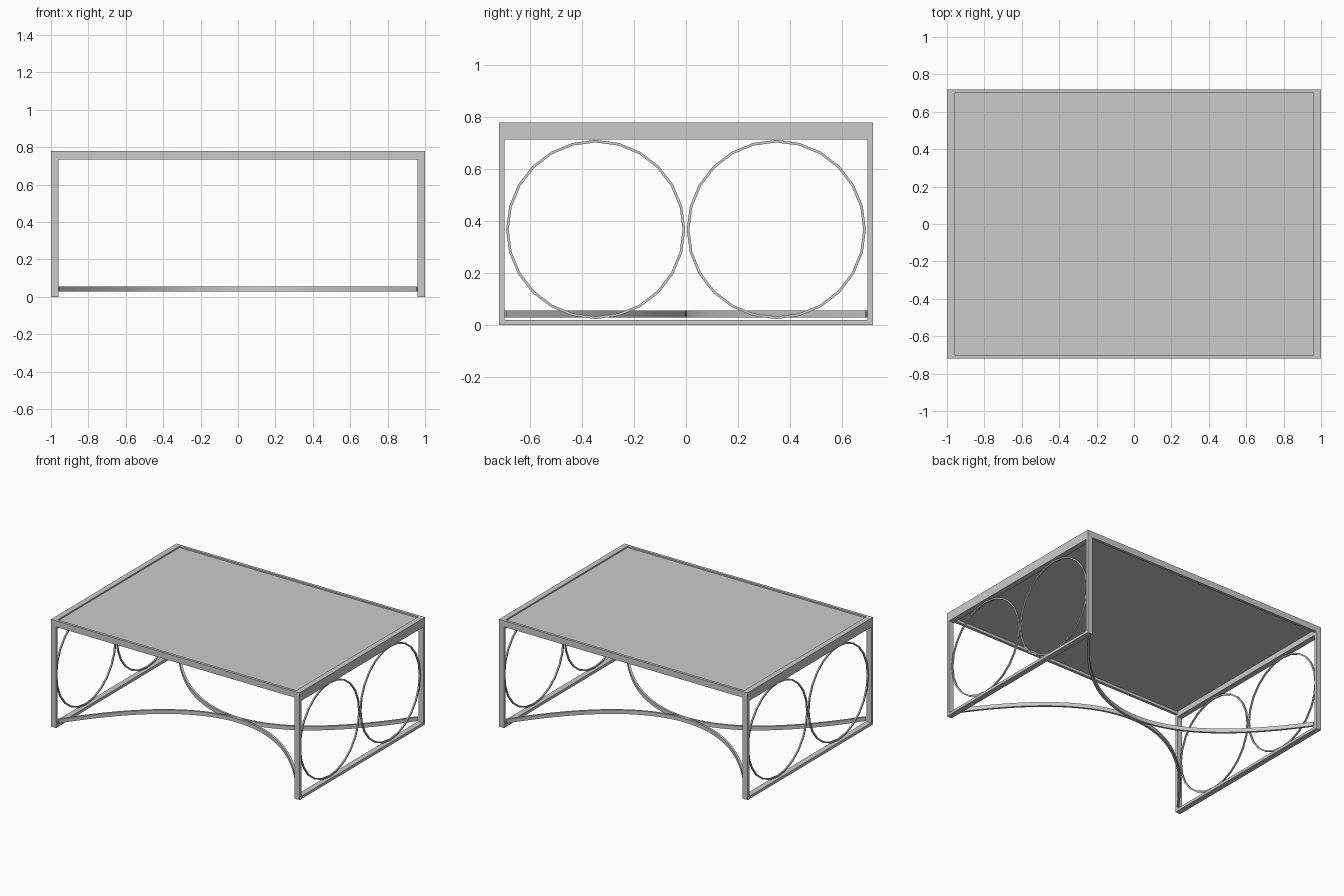
import bpy, bmesh, math
from mathutils import Vector

if "Cube" in bpy.data.objects:
    bpy.data.objects.remove(bpy.data.objects["Cube"])


def box(name, lo, hi):
    bm = bmesh.new()
    bmesh.ops.create_cube(bm, size=1)
    for v in bm.verts:
        v.co = [lo[i] + (v.co[i] + 0.5) * (hi[i] - lo[i]) for i in range(3)]
    return finish(name, bm)


def finish(name, bm):
    bmesh.ops.recalc_face_normals(bm, faces=bm.faces)
    me = bpy.data.meshes.new(name)
    bm.to_mesh(me)
    bm.free()
    ob = bpy.data.objects.new(name, me)
    bpy.context.collection.objects.link(ob)
    return ob


def bar(name, sections, closed):
    """Skin a chain of four-point cross-sections."""
    bm = bmesh.new()
    rows = [[bm.verts.new(p) for p in s] for s in sections]
    n = len(rows)
    for i in range(n if closed else n - 1):
        a, b = rows[i], rows[(i + 1) % n]
        for k in range(4):
            m = (k + 1) % 4
            bm.faces.new((a[k], a[m], b[m], b[k]))
    if not closed:
        bm.faces.new(rows[0])
        bm.faces.new(rows[-1])
    return finish(name, bm)


X, Y, H = 1.0, 0.72, 0.78        # half length, half depth, height
WX, WY = 0.04, 0.02              # bar widths
RIM = 0.735                      # underside of the top frame

# Recessed table top
box("table_top", (-X + WX, -Y + WY, 0.755), (X - WX, Y - WY, 0.77))

# Top frame, front and back
for s, side in ((-1, "front"), (1, "back")):
    y0, y1 = sorted((s * Y, s * (Y - WY)))
    box(f"top_rail_{side}", (-X, y0, RIM), (X, y1, H))

for s, side in ((-1, "left"), (1, "right")):
    x0, x1 = sorted((s * X, s * (X - WX)))
    yi = Y - WY
    # Side rails at the top and the floor
    box(f"top_rail_{side}", (x0, -yi, 0.715), (x1, yi, H))
    box(f"floor_rail_{side}", (x0, -yi, 0), (x1, yi, 0.02))
    for t, end in ((-1, "front"), (1, "back")):
        # Legs
        y0, y1 = sorted((t * Y, t * yi))
        box(f"leg_{side}_{end}", (x0, y0, 0), (x1, y1, RIM))
        # Ring ornaments, 24 sided
        secs = []
        for i in range(24):
            a = 2 * math.pi * i / 24
            secs.append([(s * 0.98 + dx, t * 0.348 + r * math.cos(a), 0.368 + r * math.sin(a))
                         for dx, r in ((-0.005, 0.335), (0.005, 0.335), (0.005, 0.345), (-0.005, 0.345))])
        bar(f"ring_{side}_{end}", secs, True)

# Curved floor braces that bow in and meet at the centre
half, z0, z1, apex = 0.0075, 0.028, 0.056, 0.0075
for t, end in ((-1, "front"), (1, "back")):
    secs = []
    k = (0.695 - apex) / 0.96 ** 2
    for i in range(41):
        x = -0.96 + 1.92 * i / 40
        c = Vector((x, t * (apex + k * x * x)))
        n = Vector((-t * 2 * k * x, 1)).normalized() * half
        p, q = c - n, c + n
        secs.append([(p.x, p.y, z0), (q.x, q.y, z0), (q.x, q.y, z1), (p.x, p.y, z1)])
    ob = bar(f"curved_brace_{end}", secs, False)
    bpy.context.view_layer.objects.active = ob
    ob.select_set(True)
    bpy.ops.object.shade_smooth_by_angle(angle=math.radians(30))
    ob.select_set(False)
